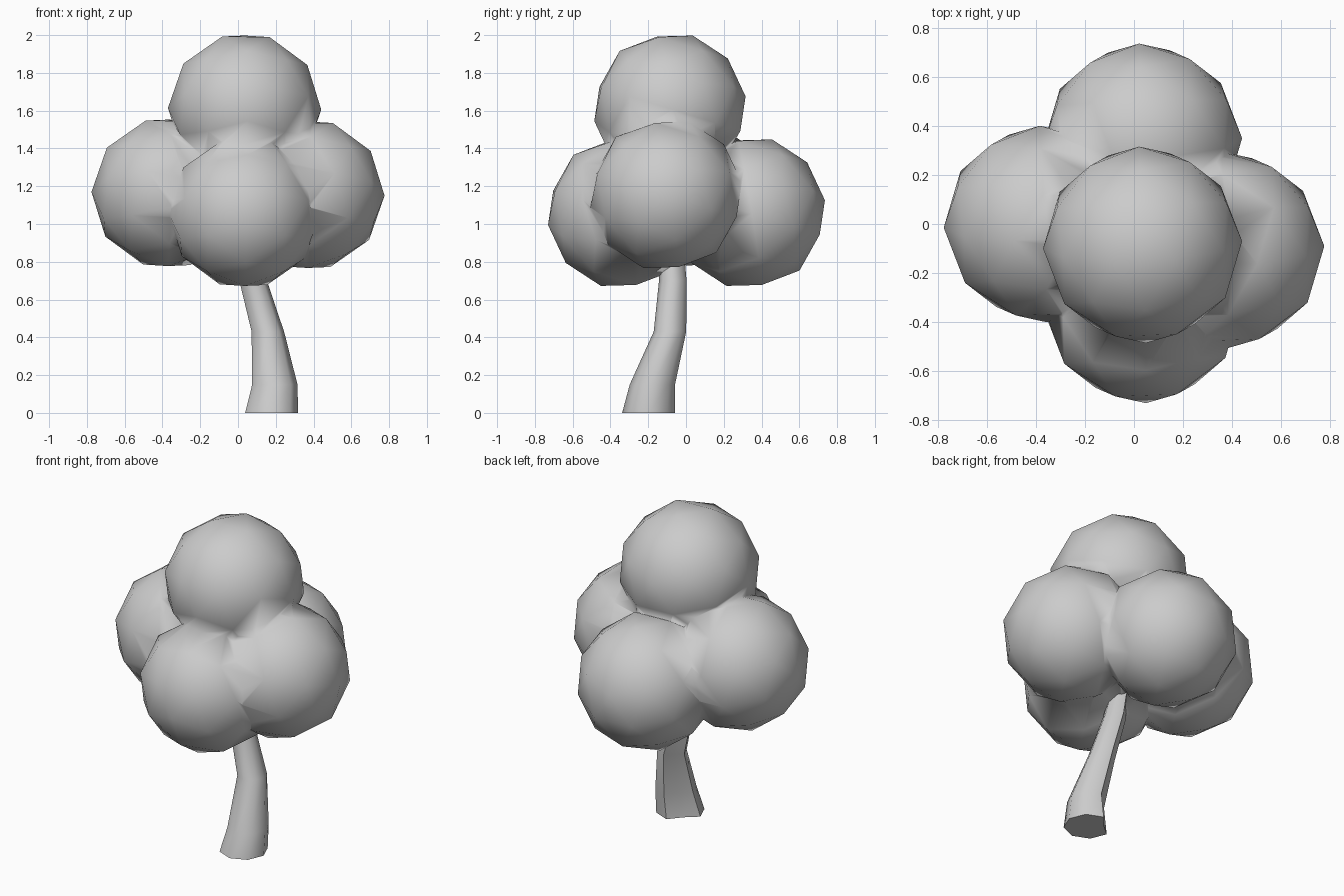
import bpy, bmesh, math
from mathutils import Matrix, Vector

if "Cube" in bpy.data.objects:
    bpy.data.objects.remove(bpy.data.objects["Cube"])

RADIUS = 0.406
TILT = Matrix.Rotation(math.radians(-17.3), 4, 'X') @ Matrix.Rotation(math.radians(20.2), 4, 'Z')


def make_object(name, bm):
    mesh = bpy.data.meshes.new(name)
    bm.to_mesh(mesh)
    bm.free()
    obj = bpy.data.objects.new(name, mesh)
    bpy.context.collection.objects.link(obj)
    return obj


def leaf_ball(name, centre):
    bm = bmesh.new()
    bmesh.ops.create_icosphere(bm, subdivisions=2, radius=RADIUS,
                               matrix=Matrix.Translation(centre) @ TILT)
    return make_object(name, bm)


def smooth(obj):
    for p in obj.data.polygons:
        p.use_smooth = True


# Foliage: five identical low-poly balls fused into one crown
centres = [
    (0.035, -0.085, 1.61),   # top
    (0.035, -0.33, 1.06),    # front
    (0.035, 0.335, 1.06),    # back
    (-0.37, 0.0, 1.165),     # left
    (0.37, -0.105, 1.155),   # right
]
foliage = leaf_ball("foliage", centres[0])
balls = [leaf_ball("leaf_ball", c) for c in centres[1:]]
for ball in balls:
    ball.hide_render = True
    mod = foliage.modifiers.new("union", 'BOOLEAN')
    mod.operation = 'UNION'
    mod.solver = 'EXACT'
    mod.object = ball
bpy.context.view_layer.update()
fused = bpy.data.meshes.new_from_object(
    foliage.evaluated_get(bpy.context.evaluated_depsgraph_get()))
foliage.modifiers.clear()
foliage.data = fused
for ball in balls:
    bpy.data.objects.remove(ball)
smooth(foliage)

# Trunk: leaning tapered tube with a groove on the back left
rings = [  # x, y, z, radius
    (0.178, -0.198, 0.0, 0.140),
    (0.195, -0.178, 0.15, 0.120),
    (0.158, -0.085, 0.43, 0.086),
    (0.080, -0.070, 0.70, 0.073),
    (0.035, -0.075, 0.90, 0.060),
]
SIDES = 8
bm = bmesh.new()
loops = []
for x, y, z, r in rings:
    loop = []
    for i in range(SIDES):
        a = 2 * math.pi * i / SIDES
        k = r * (0.65 if i == 3 else 1.0)
        loop.append(bm.verts.new((x + k * math.cos(a), y + k * math.sin(a), z)))
    loops.append(loop)
for lo, hi in zip(loops, loops[1:]):
    for i in range(SIDES):
        j = (i + 1) % SIDES
        bm.faces.new((lo[i], lo[j], hi[j], hi[i]))
bm.faces.new(loops[0][::-1])
bm.faces.new(loops[-1])
trunk = make_object("trunk", bm)
bpy.ops.object.select_all(action='DESELECT')
trunk.select_set(True)
bpy.context.view_layer.objects.active = trunk
bpy.ops.object.shade_smooth_by_angle(angle=math.radians(60))
